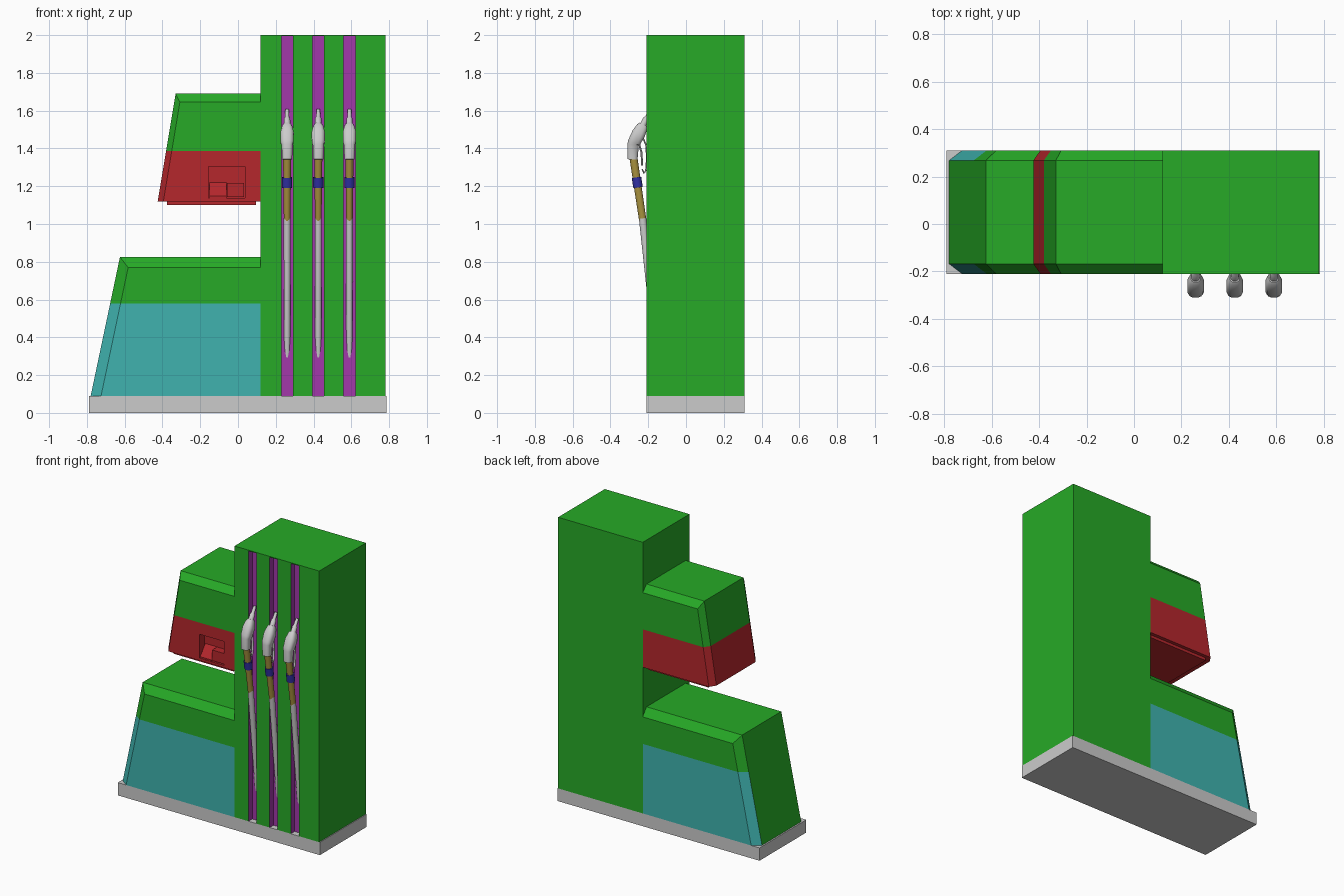
import bpy, bmesh, math
from mathutils import Vector

if "Cube" in bpy.data.objects:
    bpy.data.objects.remove(bpy.data.objects["Cube"])


def material(name, rgb):
    m = bpy.data.materials.new(name)
    m.diffuse_color = (*rgb, 1)
    m.use_nodes = True
    m.node_tree.nodes["Principled BSDF"].inputs["Base Color"].default_value = m.diffuse_color
    return m


GREEN = material("green", (0.02, 0.40, 0.02))
TEAL = material("teal", (0.05, 0.45, 0.43))
RED = material("red", (0.46, 0.02, 0.025))
PURPLE = material("purple", (0.36, 0.04, 0.40))
OCHRE = material("ochre", (0.40, 0.29, 0.05))
BLUE = material("blue", (0.03, 0.03, 0.38))
FRONT, BACK = -0.21, 0.31


def finish(name, bm, mats=(), smooth=False):
    bmesh.ops.recalc_face_normals(bm, faces=bm.faces[:])
    me = bpy.data.meshes.new(name)
    bm.to_mesh(me)
    bm.free()
    for m in mats:
        me.materials.append(m)
    ob = bpy.data.objects.new(name, me)
    bpy.context.collection.objects.link(ob)
    if smooth:
        bpy.ops.object.select_all(action='DESELECT')
        ob.select_set(True)
        bpy.context.view_layer.objects.active = ob
        bpy.ops.object.shade_smooth_by_angle(angle=math.radians(40))
    return ob


def loft(rings):
    """Closed skin through rings of equal point count."""
    bm = bmesh.new()
    vs = [[bm.verts.new(p) for p in r] for r in rings]
    n = len(vs[0])
    for a, b in zip(vs, vs[1:]):
        for i in range(n):
            j = (i + 1) % n
            bm.faces.new((a[i], a[j], b[j], b[i]))
    bm.faces.new(vs[0])
    bm.faces.new(vs[-1])
    bmesh.ops.recalc_face_normals(bm, faces=bm.faces[:])
    bm.normal_update()
    return bm


def box(name, x0, x1, y0, y1, z0, z1, mats=(), index=0):
    bm = loft([[(x0, y0, z), (x1, y0, z), (x1, y1, z), (x0, y1, z)] for z in (z0, z1)])
    for f in bm.faces:
        f.material_index = index
    return finish(name, bm, mats)


def cabinet(name, xb, xt, xr, z0, z1, dx, dz, split, low, green_end):
    """Slanted cabinet with chamfered front and back rims, two-tone paint."""
    def section(y, inset):
        top = z1 - dz * inset
        left = xb + (xt - xb) * (top - z0) / (z1 - z0)
        return [(xb + dx * inset, y, z0), (xr, y, z0), (xr, y, top), (left + dx * inset, y, top)]
    bm = loft([section(FRONT, 1), section(FRONT + 0.042, 0),
               section(BACK - 0.042, 0), section(BACK, 1)])
    bmesh.ops.bisect_plane(bm, geom=bm.verts[:] + bm.edges[:] + bm.faces[:],
                           plane_co=(0, 0, split), plane_no=(0, 0, 1))
    bm.normal_update()
    for f in bm.faces:
        end = green_end and f.normal.x < -0.9
        f.material_index = int(f.calc_center_median().z < split and not end)
    return finish(name, bm, (GREEN, low))


def tube(name, pts, x, mats=(), sides=12, power=1.0):
    """Tube along (y, z, width, depth) stations at a given x."""
    rings = []
    for i, (y, z, w, d) in enumerate(pts):
        a, b = pts[max(i - 1, 0)], pts[min(i + 1, len(pts) - 1)]
        t = Vector((0, b[0] - a[0], b[1] - a[1])).normalized()
        n = Vector((0, -t.z, t.y))
        ring = []
        for k in range(sides):
            ang = math.tau * (k + 0.5) / sides
            c, s = (math.copysign(abs(v) ** power, v) for v in (math.cos(ang), math.sin(ang)))
            ring.append(Vector((x + c * w / 2, y, z)) + n * (s * d / 2))
        rings.append(ring)
    return finish(name, loft(rings), mats, smooth=True)


# Base plinth
box("base", -0.79, 0.785, FRONT, BACK, 0, 0.09)

# Tower with three hose channels cut into its front
channels = (0.26, 0.425, 0.59)
outline = [(0.12, BACK), (0.12, FRONT)]
for cx in channels:
    outline += [(cx - 0.031, FRONT), (cx - 0.031, FRONT + 0.042),
                (cx + 0.031, FRONT + 0.042), (cx + 0.031, FRONT)]
outline += [(0.78, FRONT), (0.78, BACK)]
bm = loft([[(x, y, z) for x, y in outline] for z in (0.09, 1.994)])
for f in bm.faces:
    c = f.calc_center_median()
    inside = abs(f.normal.z) < 0.5 and FRONT + 0.01 < c.y < FRONT + 0.05
    f.material_index = int(inside)
finish("tower", bm, (GREEN, PURPLE))
box("tower_cap", 0.12, 0.78, FRONT, BACK, 1.994, 2.0, (GREEN,))

# Lower cabinet and display head
cabinet("lower_cabinet", -0.78, -0.625, 0.12, 0.09, 0.825, 0.055, 0.055, 0.58, TEAL, True)
head = cabinet("display_head", -0.425, -0.33, 0.12, 1.12, 1.69, 0.03, 0.045, 1.387, RED, False)
box("head_underside", -0.375, 0.095, FRONT + 0.025, BACK - 0.025, 1.10, 1.125, (RED,))

# Payment recess in the display head
cutter = box("recess_cutter", -0.155, 0.037, FRONT - 0.05, FRONT + 0.06, 1.137, 1.305, (GREEN, RED), 1)
mod = head.modifiers.new("recess", 'BOOLEAN')
mod.operation = 'DIFFERENCE'
mod.solver = 'EXACT'
mod.object = cutter
bpy.context.view_layer.objects.active = head
bpy.ops.object.modifier_apply(modifier=mod.name)
bpy.data.objects.remove(cutter)

# Sloping keypad and card reader inside the recess
bm = loft([[(x, FRONT + 0.003, 1.137), (x, FRONT + 0.003, 1.147),
            (x, FRONT + 0.061, 1.22), (x, FRONT + 0.061, 1.137)] for x in (-0.15, -0.06)])
finish("keypad", bm, (RED,))
box("card_reader", -0.058, 0.033, FRONT + 0.005, FRONT + 0.061, 1.143, 1.218, (RED,))

# Hose, grip, band, nozzle, trigger and guard for each channel
for i, cx in enumerate(channels, 1):
    tube(f"hose_{i}", [(-0.143, 0.22, .034, .034), (-0.19, 0.65, .036, .038),
                       (-0.23, 1.03, .038, .040)], cx)
    tube(f"grip_{i}", [(-0.229, 1.02, .036, .040), (-0.278, 1.35, .044, .044)], cx, (OCHRE,))
    tube(f"band_{i}", [(-0.254, 1.193, .056, .052), (-0.262, 1.247, .056, .052)], cx, (BLUE,))
    tube(f"nozzle_{i}", [(-0.283, 1.342, .054, .054), (-0.280, 1.42, .060, .062),
                         (-0.276, 1.43, .070, .068), (-0.250, 1.48, .072, .074),
                         (-0.232, 1.515, .054, .060), (-0.226, 1.527, .040, .044)],
         cx, power=0.65)
    tube(f"spout_{i}", [(-0.235, 1.51, .036, .036), (-0.210, 1.558, .034, .034),
                        (-0.207, 1.563, .024, .024), (-0.182, 1.605, .020, .020)], cx)
    tube(f"guard_{i}", [(y, z, .016, .009) for y, z in
                        ((-0.235, 1.47), (-0.212, 1.42), (-0.207, 1.35),
                         (-0.212, 1.285), (-0.222, 1.268), (-0.232, 1.29))], cx, sides=8)
    tube(f"trigger_{i}", [(y, z, .014, .011) for y, z in
                          ((-0.25, 1.43), (-0.236, 1.38), (-0.232, 1.31))], cx, sides=8)
